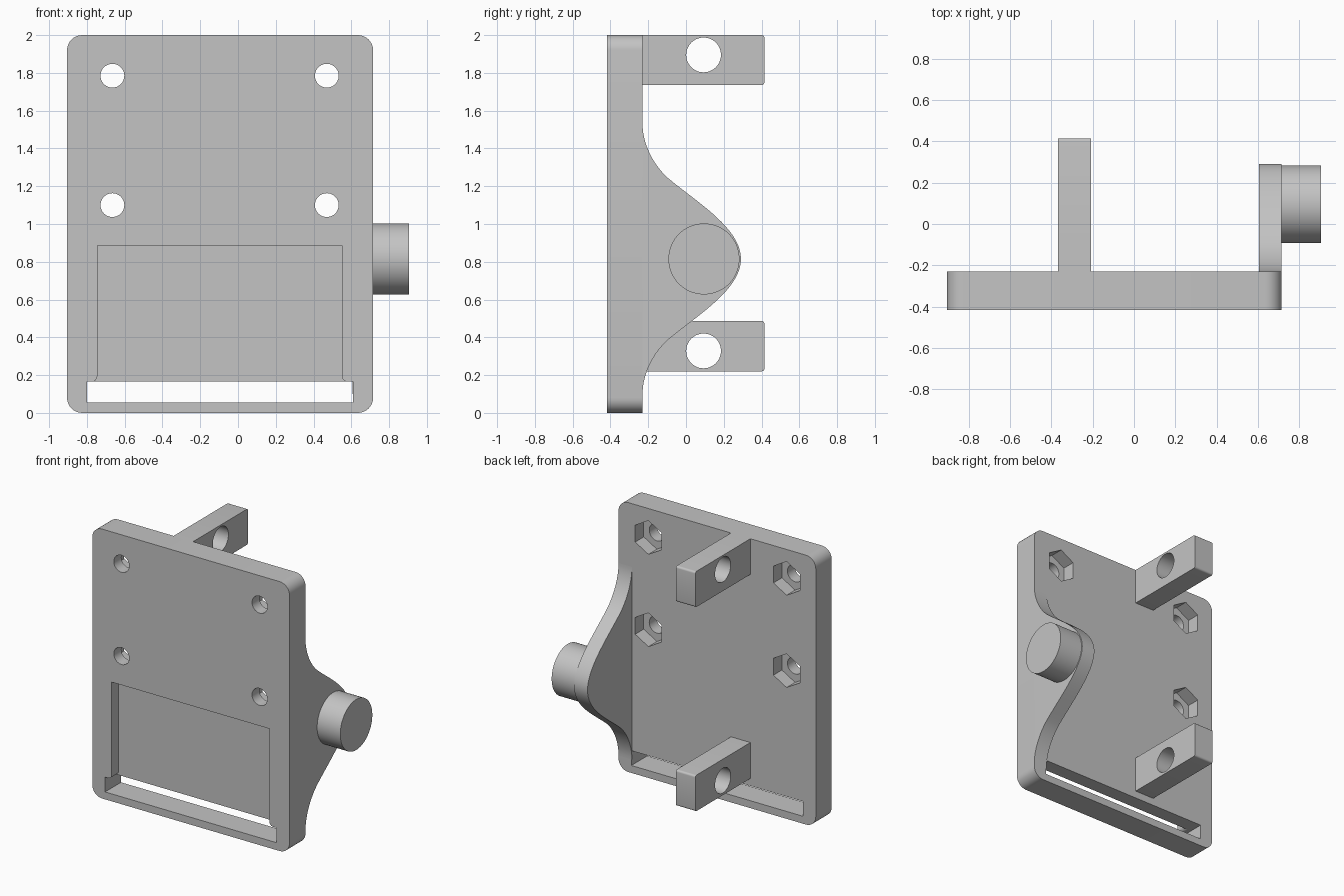
import bpy
import bmesh
from math import pi, sin, cos, radians
from mathutils import Vector
from mathutils.geometry import interpolate_bezier

if "Cube" in bpy.data.objects:
    bpy.data.objects.remove(bpy.data.objects["Cube"], do_unlink=True)

grey = bpy.data.materials.new("plain_grey")
grey.use_nodes = True
grey.diffuse_color = (0.55, 0.55, 0.55, 1)
grey.node_tree.nodes["Principled BSDF"].inputs["Base Color"].default_value = (0.55, 0.55, 0.55, 1)


def prism(name, outline, axis, low, high):
    """Extrude a 2D outline along x (outline in y, z) or y (outline in x, z)."""
    bm = bmesh.new()
    place = (lambda u, v: (low, u, v)) if axis == "x" else (lambda u, v: (u, low, v))
    face = bm.faces.new([bm.verts.new(place(u, v)) for u, v in outline])
    grown = bmesh.ops.extrude_face_region(bm, geom=[face])["geom"]
    step = Vector((high - low, 0, 0) if axis == "x" else (0, high - low, 0))
    bmesh.ops.translate(bm, vec=step, verts=[g for g in grown if isinstance(g, bmesh.types.BMVert)])
    bmesh.ops.recalc_face_normals(bm, faces=bm.faces)
    mesh = bpy.data.meshes.new(name)
    bm.to_mesh(mesh)
    bm.free()
    mesh.materials.append(grey)
    obj = bpy.data.objects.new(name, mesh)
    bpy.context.collection.objects.link(obj)
    return obj


def arc(u, v, radius, start, end, steps):
    angles = [radians(start + (end - start) * i / steps) for i in range(steps + 1)]
    return [(u + radius * cos(a), v + radius * sin(a)) for a in angles]


def ring(u, v, radius, sides, turn=0):
    return arc(u, v, radius, turn, turn + 360, sides)[:-1]


def rounded_rect(u0, u1, v0, v1, r):
    return (arc(u1 - r, v1 - r, r, 0, 90, 8) + arc(u0 + r, v1 - r, r, 90, 180, 8)
            + arc(u0 + r, v0 + r, r, 180, 270, 8) + arc(u1 - r, v0 + r, r, 270, 360, 8))


def activate(obj):
    bpy.ops.object.select_all(action="DESELECT")
    obj.select_set(True)
    bpy.context.view_layer.objects.active = obj


def cut(obj, outline, axis, low, high):
    cutter = prism("cutter", outline, axis, low, high)
    cutter.hide_render = True
    mod = obj.modifiers.new("cut", "BOOLEAN")
    mod.operation, mod.solver, mod.object = "DIFFERENCE", "EXACT", cutter
    activate(obj)
    bpy.ops.object.modifier_apply(modifier=mod.name)
    bpy.data.objects.remove(cutter, do_unlink=True)


def smooth(obj):
    activate(obj)
    bpy.ops.object.shade_smooth_by_angle(angle=radians(30))


FRONT, BACK = -0.417, -0.23

# Main plate with rounded corners
plate = prism("plate", rounded_rect(-0.905, 0.715, 0, 2, 0.08), "y", FRONT, BACK)

# Screw holes with hexagonal nut pockets in the back
for x in (-0.665, 0.47):
    for z in (1.785, 1.1):
        cut(plate, ring(x, z, 0.063, 40), "y", FRONT - 0.1, BACK + 0.1)
        cut(plate, ring(x, z, 0.125, 6, 30), "y", BACK - 0.1, BACK + 0.1)

# Front recess with flared lower corners, opening into the through slot
left, right, top, sill, r = -0.745, 0.55, 0.885, 0.165, 0.03
recess = ([(left, top)] + arc(left - r, sill + r, r, 0, -90, 6) + [(left - r, 0.12), (right + r, 0.12)]
          + arc(right + r, sill + r, r, 270, 180, 6) + [(right, top)])
cut(plate, recess, "y", FRONT - 0.1, FRONT + 0.08)
cut(plate, [(-0.8, 0.055), (0.61, 0.055), (0.61, sill), (-0.8, sill)], "y", FRONT - 0.1, BACK + 0.1)
smooth(plate)

# Side ear: bell-shaped profile, mirrored about its middle height
MID = 0.815
foot = [(BACK, 1.53), (BACK, 1.42), (-0.17, 1.31), (-0.095, 1.243)]
crown = [(-0.095, 1.243), (0.05, 1.12), (0.291, 0.98), (0.291, MID)]
half = []
for curve in (foot, crown):
    points = interpolate_bezier(*[Vector((u, v, 0)) for u, v in curve], 20)
    half += [(p[0], p[1]) for p in points][:-1]
bell = half + [crown[-1]] + [(u, 2 * MID - v) for u, v in reversed(half)]
smooth(prism("side_ear", bell, "x", 0.605, 0.715))

# Round pin on the ear
smooth(prism("side_pin", ring(0.095, MID, 0.188, 72), "x", 0.715, 0.905))

# Two back brackets with cross holes and softened end corners
for name, low, high, hole in (("upper_bracket", 1.735, 2, 1.895), ("lower_bracket", 0.22, 0.487, 0.328)):
    end, soft = 0.415, 0.015
    outline = ([(BACK, low)] + arc(end - soft, low + soft, soft, -90, 0, 5)
               + arc(end - soft, high - soft, soft, 0, 90, 5) + [(BACK, high)])
    bracket = prism(name, outline, "x", -0.368, -0.208)
    cut(bracket, ring(0.093, hole, 0.092, 48), "x", -0.5, 0)
    smooth(bracket)
